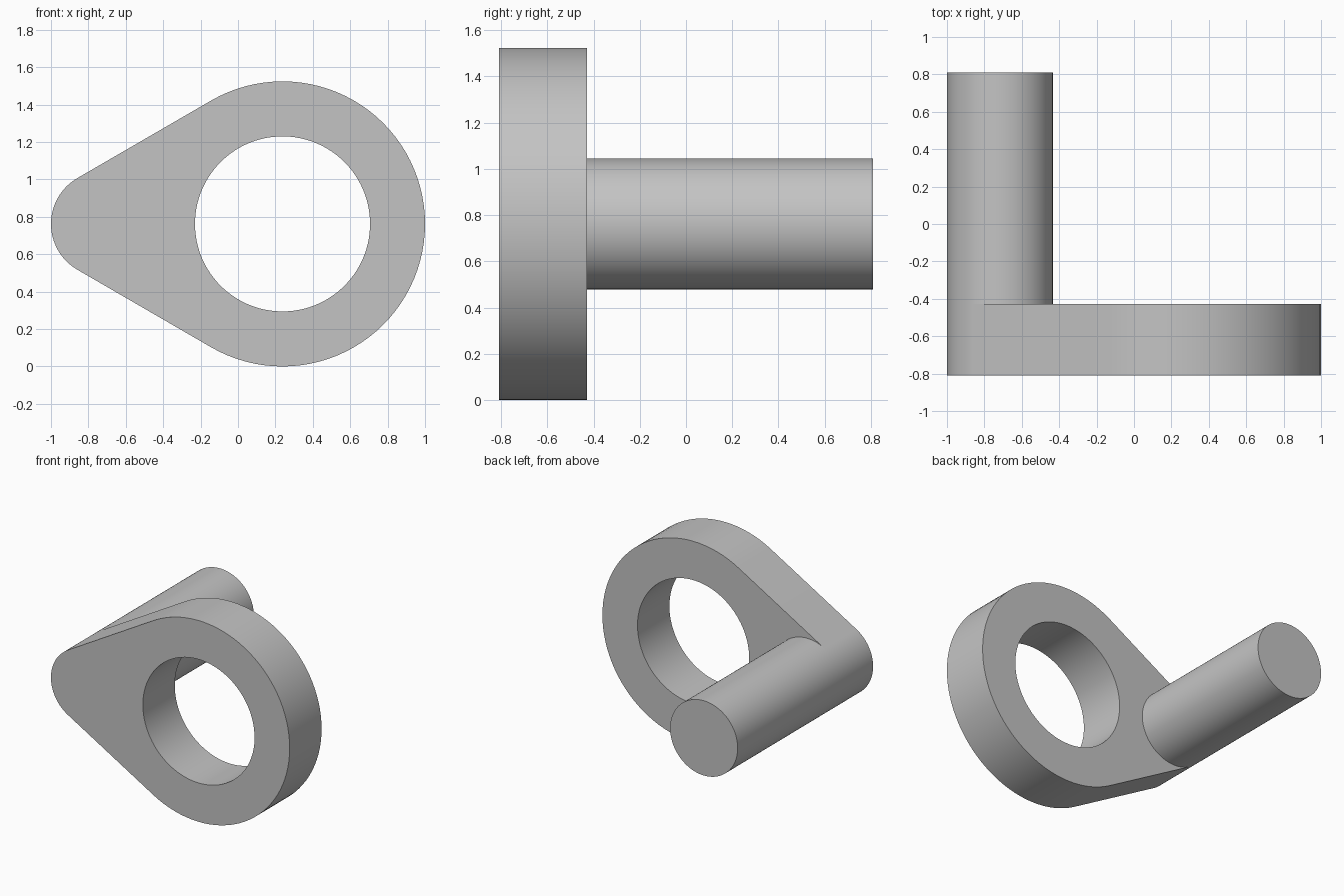
import bpy, bmesh
from math import cos, sin, radians

cube = bpy.data.objects.get("Cube")
if cube:
    bpy.data.objects.remove(cube)

grey = bpy.data.materials.new("plain grey")
grey.use_nodes = True
colour = (0.55, 0.55, 0.55, 1)
grey.diffuse_color = colour
grey.node_tree.nodes["Principled BSDF"].inputs["Base Color"].default_value = colour

MID_Z = 0.762
RING_X, RING_R, HOLE_R = 0.238, 0.762, 0.468
PIN_X, PIN_R = -0.717, 0.283
FRONT, PLATE_BACK, PIN_END = -0.81, -0.428, 0.81
STEP = 3.75


def arc(x, r, start, steps, step=STEP):
    """Points of an arc in the XZ plane, angles in degrees."""
    angles = [radians(start + i * step) for i in range(steps)]
    return [(x + r * cos(a), MID_Z + r * sin(a)) for a in angles]


def loop(bm, points, y):
    return [bm.verts.new((x, y, z)) for x, z in points]


def bridge(bm, a, b):
    """Join two closed loops of equal length with quads."""
    n = len(a)
    for i in range(n):
        j = (i + 1) % n
        bm.faces.new((a[i], a[j], b[j], b[i]))


def finish(bm, name):
    bmesh.ops.recalc_face_normals(bm, faces=bm.faces)
    mesh = bpy.data.meshes.new(name)
    bm.to_mesh(mesh)
    bm.free()
    mesh.materials.append(grey)
    obj = bpy.data.objects.new(name, mesh)
    bpy.context.collection.objects.link(obj)
    bpy.ops.object.select_all(action="DESELECT")
    obj.select_set(True)
    bpy.context.view_layer.objects.active = obj
    bpy.ops.object.shade_smooth_by_angle(angle=radians(30))


# Teardrop plate: large and small arcs joined by tangents, with a round hole
outline = arc(RING_X, RING_R, -120, 65) + arc(PIN_X, PIN_R, 120, 33)
count = len(outline)
hole = arc(RING_X, HOLE_R, -120, count, 360 / count)
bm = bmesh.new()
outer_front, outer_back = loop(bm, outline, FRONT), loop(bm, outline, PLATE_BACK)
hole_front, hole_back = loop(bm, hole, FRONT), loop(bm, hole, PLATE_BACK)
bridge(bm, outer_front, outer_back)
bridge(bm, outer_back, hole_back)
bridge(bm, hole_back, hole_front)
bridge(bm, hole_front, outer_front)
finish(bm, "lever_plate")

# Pin rising from the plate's back, flush with its small end
bm = bmesh.new()
circle = arc(PIN_X, PIN_R, 0, 96)
base, end = loop(bm, circle, PLATE_BACK), loop(bm, circle, PIN_END)
bridge(bm, base, end)
bm.faces.new(end)
finish(bm, "handle_pin")

# The pin is open at its base, so its outward direction is set explicitly
pin = bpy.data.objects["handle_pin"].data
if pin.polygons[len(pin.polygons) - 1].normal.y < 0:
    pin.flip_normals()
